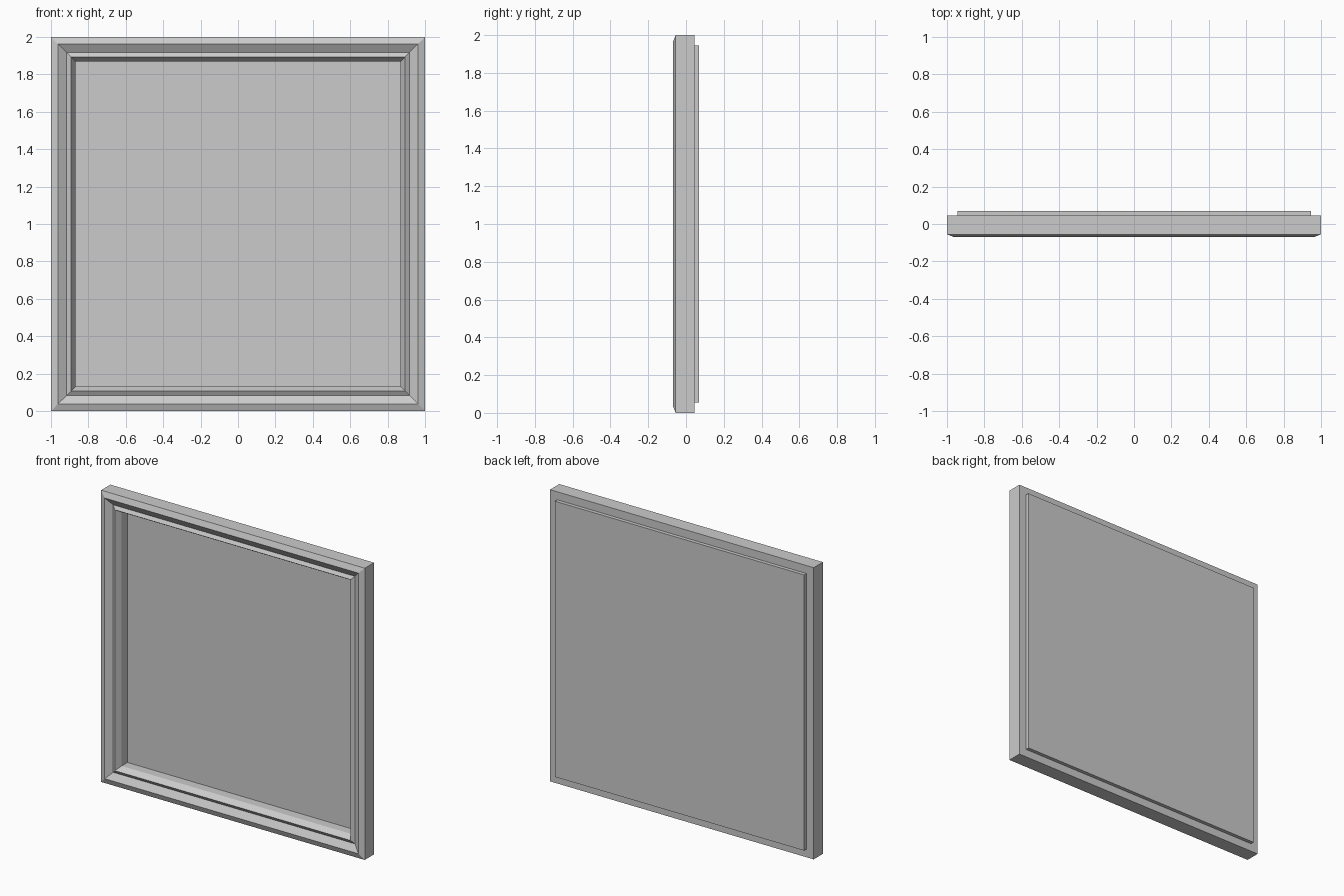
import bpy, bmesh

if "Cube" in bpy.data.objects:
    bpy.data.objects.remove(bpy.data.objects["Cube"])

# Moulding section: (inset from outer edge, depth y)
PROFILE = [(0, 0.045), (0, -0.055), (0.038, -0.07), (0.083, -0.042),
           (0.106, -0.057), (0.13, -0.018), (0.13, 0.045)]


def finish(bm, name):
    bmesh.ops.recalc_face_normals(bm, faces=bm.faces)
    mesh = bpy.data.meshes.new(name)
    bm.to_mesh(mesh)
    bm.free()
    obj = bpy.data.objects.new(name, mesh)
    bpy.context.collection.objects.link(obj)
    return obj


# Mitred frame: sweep the section around the square
bm = bmesh.new()
corners = [(-1, -1), (1, -1), (1, 1), (-1, 1)]
rings = [[bm.verts.new((sx * (1 - d), y, 1 + sz * (1 - d))) for d, y in PROFILE]
         for sx, sz in corners]
n = len(PROFILE)
for i in range(4):
    a, b = rings[i], rings[(i + 1) % 4]
    for j in range(n):
        k = (j + 1) % n
        bm.faces.new((a[j], b[j], b[k], a[k]))
finish(bm, "moulded_frame")

# Back panel, fixed behind the frame
bm = bmesh.new()
bmesh.ops.create_cube(bm, size=1)
bmesh.ops.scale(bm, vec=(1.89, 0.025, 1.89), verts=bm.verts)
bmesh.ops.translate(bm, vec=(0, 0.0575, 1), verts=bm.verts)
finish(bm, "back_panel")
